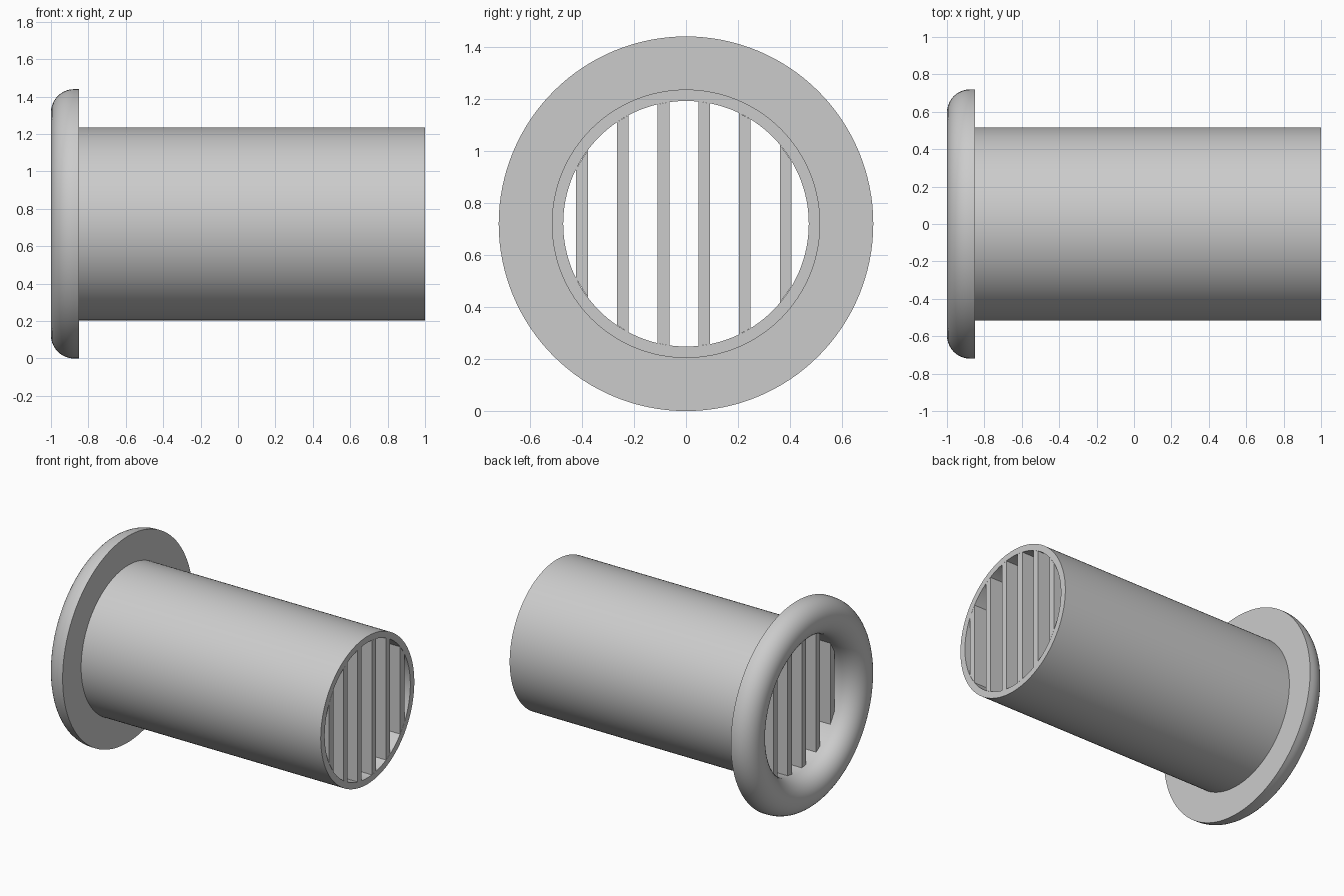
import bpy
import bmesh
from math import sin, cos, pi, sqrt

cube = bpy.data.objects.get("Cube")
if cube:
    bpy.data.objects.remove(cube, do_unlink=True)

CENTRE_Z = 0.72      # height of the tube axis
BORE, TUBE, RIM = 0.472, 0.516, 0.72
BACK, END = -0.85, 1.0
SEGMENTS = 128

grey = bpy.data.materials.new("grey")
grey.use_nodes = True
grey.diffuse_color = (0.6, 0.6, 0.6, 1)
grey.node_tree.nodes["Principled BSDF"].inputs["Base Color"].default_value = (0.6, 0.6, 0.6, 1)


def finish(name, bm):
    bmesh.ops.recalc_face_normals(bm, faces=bm.faces)
    mesh = bpy.data.meshes.new(name)
    bm.to_mesh(mesh)
    bm.free()
    mesh.materials.append(grey)
    obj = bpy.data.objects.new(name, mesh)
    obj.location.z = CENTRE_Z
    bpy.context.collection.objects.link(obj)
    return obj


# Tube with half-round flange: closed (x, radius) profile turned about the x axis
lip = (RIM - BORE) / 2
lip_radius = (RIM + BORE) / 2
profile = [(END, BORE), (END, TUBE), (BACK, TUBE), (BACK, RIM)]
for i in range(21):
    a = pi * i / 20
    profile.append((lip - 1 - lip * sin(a), lip_radius + lip * cos(a)))

bm = bmesh.new()
rings = []
for s in range(SEGMENTS):
    a = 2 * pi * s / SEGMENTS
    rings.append([bm.verts.new((x, r * cos(a), r * sin(a))) for x, r in profile])
for s in range(SEGMENTS):
    here, there = rings[s], rings[(s + 1) % SEGMENTS]
    for i in range(len(profile)):
        j = (i + 1) % len(profile)
        bm.faces.new((here[i], here[j], there[j], there[i]))
tube = finish("flanged_tube", bm)

bpy.ops.object.select_all(action="DESELECT")
tube.select_set(True)
bpy.context.view_layer.objects.active = tube
bpy.ops.object.shade_smooth_by_angle(angle=pi / 6)

# Upright slats running the length of the bore, trimmed to its wall
for n in range(6):
    middle = -0.4 + n * 0.1566
    bm = bmesh.new()
    left, right = middle - 0.0225, middle + 0.0225
    section = []
    for y, side in ((left, -1), (right, -1), (right, 1), (left, 1)):
        section.append((y, side * sqrt(BORE ** 2 - y ** 2)))
    base = bm.faces.new([bm.verts.new((BACK, y, z)) for y, z in section])
    grown = bmesh.ops.extrude_face_region(bm, geom=[base], use_keep_orig=True)
    moved = [v for v in grown["geom"] if isinstance(v, bmesh.types.BMVert)]
    bmesh.ops.translate(bm, verts=moved, vec=(END - BACK, 0, 0))
    finish(f"slat_{n + 1}", bm)
